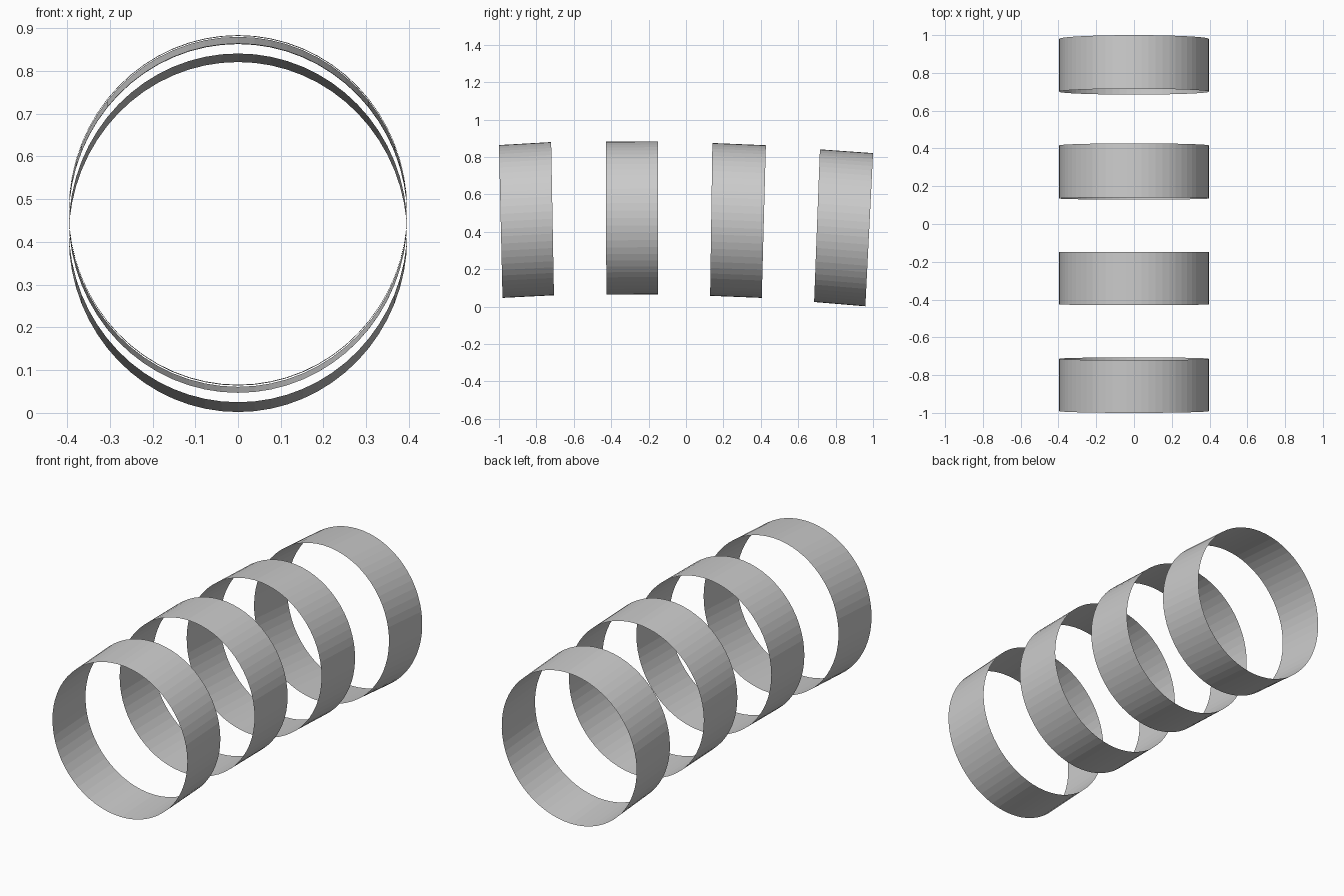
import bpy, bmesh, math

if "Cube" in bpy.data.objects:
    bpy.data.objects.remove(bpy.data.objects["Cube"])

SIDES = 64
HALF_WIDTH = 0.396

# Each band: front rim top, front rim bottom, back rim top, back rim bottom as (y, z)
BANDS = [
    ((-1.0, 0.864), (-0.981, 0.047), (-0.721, 0.880), (-0.706, 0.061)),
    ((-0.428, 0.882), (-0.426, 0.064), (-0.149, 0.884), (-0.150, 0.066)),
    ((0.141, 0.875), (0.129, 0.058), (0.427, 0.863), (0.405, 0.047)),
    ((0.716, 0.841), (0.685, 0.025), (1.0, 0.821), (0.959, 0.002)),
]


def rim(bm, top, bottom):
    """Tilted elliptical loop of vertices spanning top to bottom."""
    cy, cz = (top[0] + bottom[0]) / 2, (top[1] + bottom[1]) / 2
    dy, dz = top[0] - cy, top[1] - cz
    loop = []
    for i in range(SIDES):
        a = 2 * math.pi * i / SIDES
        c = math.cos(a)
        loop.append(bm.verts.new((HALF_WIDTH * math.sin(a), cy + dy * c, cz + dz * c)))
    return loop


def band(name, ft, fb, bt, bb):
    """Open, thin-walled hoop between two rims."""
    bm = bmesh.new()
    f, b = rim(bm, ft, fb), rim(bm, bt, bb)
    for i in range(SIDES):
        j = (i + 1) % SIDES
        bm.faces.new((f[i], f[j], b[j], b[i]))
    bm.normal_update()
    # Outward-facing walls
    if bm.faces[:][0].normal.z < 0:
        bmesh.ops.reverse_faces(bm, faces=bm.faces[:])
    mesh = bpy.data.meshes.new(name)
    bm.to_mesh(mesh)
    bm.free()
    bpy.context.collection.objects.link(bpy.data.objects.new(name, mesh))


# Four hoops in a row along a gentle arch
for n, corners in enumerate(BANDS, 1):
    band(f"hoop_{n}", *corners)
